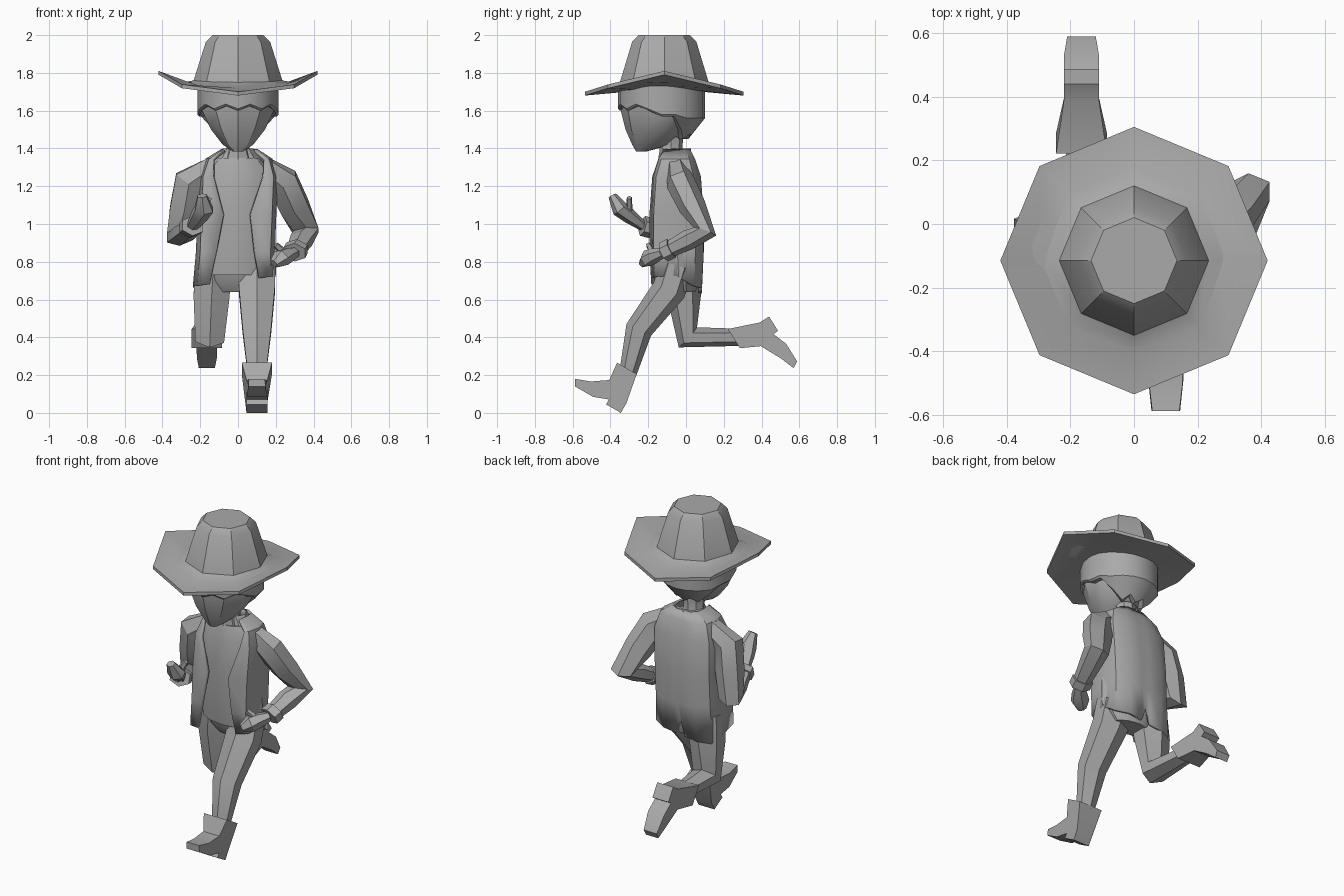
import bpy
import bmesh
from math import sin, cos, pi, radians
from mathutils import Vector

if "Cube" in bpy.data.objects:
    bpy.data.objects.remove(bpy.data.objects["Cube"])

grey = bpy.data.materials.new("plain grey")
grey.use_nodes = True
tone = (.4, .4, .4, 1)
grey.diffuse_color = tone
grey.node_tree.nodes["Principled BSDF"].inputs["Base Color"].default_value = tone


def loft(name, rings, closed=True, caps=True):
    """Skin a list of equal-length point rings."""
    bm = bmesh.new()
    rows = [[bm.verts.new(point) for point in ring] for ring in rings]
    count = len(rows[0])
    for lower, upper in zip(rows, rows[1:]):
        for i in range(count if closed else count - 1):
            j = (i + 1) % count
            bm.faces.new((lower[i], lower[j], upper[j], upper[i]))
    if caps and closed:
        bm.faces.new(rows[0])
        bm.faces.new(rows[-1])
    bmesh.ops.recalc_face_normals(bm, faces=bm.faces)
    mesh = bpy.data.meshes.new(name)
    bm.to_mesh(mesh)
    bm.free()
    mesh.materials.append(grey)
    part = bpy.data.objects.new(name, mesh)
    bpy.context.collection.objects.link(part)
    bpy.ops.object.select_all(action="DESELECT")
    part.select_set(True)
    bpy.context.view_layer.objects.active = part
    bpy.ops.object.shade_smooth_by_angle(angle=radians(32))
    return part


def turns(sides, start=0.0):
    """Evenly spaced angles around a ring."""
    return [2 * pi * (i + start) / sides for i in range(sides)]


def limb(name, joints, radii, sides=6):
    """Tube through the joints, with its rings mitred at each bend."""
    points = [Vector(joint) for joint in joints]
    last = len(points) - 1
    rings = []
    for k, (point, radius) in enumerate(zip(points, radii)):
        before = (point - points[max(k - 1, 0)]).normalized()
        after = (points[min(k + 1, last)] - point).normalized()
        along = (before + after).normalized()
        side = Vector((1, 0, 0))
        side = (side - along * side.dot(along)).normalized()
        deep = along.cross(side)
        rings.append([point + radius * (side * cos(t) * 1.1 + deep * sin(t) * .9)
                      for t in turns(sides, .5)])
    return loft(name, rings)


def stack(name, levels, sides=10, caps=True):
    """Upright body of levels (height, y centre, x radius, y radius)."""
    rings = [[(wide * sin(t), middle - deep * cos(t), z) for t in turns(sides)]
             for z, middle, wide, deep in levels]
    return loft(name, rings, caps=caps)


# Hat: octagonal, brim curling up at the sides (radius, height, side lift)
hat_rows = [(.2, 1.7, .03), (.42, 1.68, .11), (.42, 1.7, .11), (.29, 1.72, .03),
            (.235, 1.75, .01), (.17, 1.965, 0), (.135, 2, 0)]
loft("hat", [[(radius * cos(t), radius * sin(t) - .115, z + lift * abs(cos(t)) ** 3)
              for t in turns(8)] for radius, z, lift in hat_rows])

# Head: pointed chin and tapered jaw
stack("head", [(1.385, -.235, .03, .03), (1.42, -.18, .085, .105),
               (1.5, -.16, .15, .16), (1.6, -.14, .2, .205), (1.73, -.14, .2, .215)])


def hair_edge(rear, step):
    """Height of the hairline: ragged fringe, long nape."""
    if rear > .7:
        return 1.45 + .03 * (step % 2)
    if rear > .35:
        return 1.5
    if rear > -.1:
        return 1.57
    return 1.6 + .025 * (step % 2)


# Hair: cap tucked in towards the nape
hair_rows = [[], [], [], []]
for step, t in enumerate(turns(20)):
    low = hair_edge(-cos(t), step)
    heights = (low, low, max(low + .01, 1.56), 1.73)
    for row, z, swell in zip(hair_rows, heights, (-.03, 0, .01, .01)):
        size = swell - max(0, 1.56 - z) * .7
        row.append(((.205 + size) * sin(t), -.13 - (.22 + size) * cos(t), z))
loft("hair", hair_rows, caps=False)

# Neck, collar, shirt and hips
stack("neck", [(1.26, -.07, .11, .09), (1.39, -.08, .06, .06), (1.46, -.08, .065, .065)], 8)
stack("collar", [(1.32, -.05, .14, .09), (1.4, -.05, .08, .075)], 8, caps=False)
stack("shirt", [(.73, -.04, .2, .115), (.85, -.045, .2, .125), (1.1, -.05, .19, .125),
                (1.27, -.06, .185, .105), (1.35, -.07, .11, .075)], 12)
stack("hips", [(.64, -.02, .13, .07), (.7, -.03, .18, .1), (.78, -.04, .19, .11)])

# Jacket: open front (height, half opening, half width, half depth)
jacket_levels = [(.7, .13, .21, .125), (.85, .1, .2, .135), (1.05, .07, .2, .135),
                 (1.25, .13, .2, .12), (1.34, .135, .17, .09), (1.39, .08, .09, .065)]
jacket_rings = []
for z, opening, wide, deep in jacket_levels:
    half = [(opening, -deep), (wide * .9, -deep * .85), (wide, 0),
            (wide * .9, deep * .7), (wide * .55, deep), (.03, deep)]
    outline = [(-x, y) for x, y in half] + [(0, deep)] + half[::-1]
    jacket_rings.append([(x + (z - 1.2) / 25, y - .05, z) for x, y in outline])

# Sloping hem, longer at the back, with a slit in the middle
slit = len(jacket_rings[0]) // 2
jacket_rings[0] = [(x, y, z + x / 8 - (.05 if y > 0 else 0) + (.09 if i == slit else 0))
                   for i, (x, y, z) in enumerate(jacket_rings[0])]
jacket = loft("jacket", jacket_rings, closed=False)
shell = jacket.modifiers.new("thickness", "SOLIDIFY")
shell.thickness = .018
shell.offset = 0


def arm(side, shoulder, upper, elbow, wrist, knuckles, fingertips, thumb_tip):
    """Sleeve, cuff and loosely closed hand."""
    elbow, wrist, knuckles = Vector(elbow), Vector(wrist), Vector(knuckles)
    middle = (Vector(upper) + elbow) / 2
    cuff_start = wrist.lerp(elbow, .2)
    palm = wrist.lerp(knuckles, .6)
    limb(side + "_sleeve", [shoulder, upper, middle, elbow, wrist.lerp(elbow, .6), wrist],
         [.06, .085, .08, .07, .06, .045])
    limb(side + "_cuff", [cuff_start, wrist], [.06, .06])
    limb(side + "_hand", [wrist, palm, knuckles, fingertips], [.03, .045, .05, .025])
    limb(side + "_thumb", [palm, thumb_tip], [.025, .015], sides=5)


# Right hand raised in front, left elbow back with the hand by the hip
arm("right", (-.13, -.05, 1.3), (-.26, -.05, 1.22), (-.31, 0, .93), (-.24, -.23, .99),
    (-.18, -.35, 1.08), (-.19, -.39, 1.15), (-.15, -.3, 1.14))
arm("left", (.13, -.05, 1.3), (.24, -.03, 1.22), (.36, .1, .96), (.3, -.12, .85),
    (.23, -.2, .82), (.19, -.23, .79), (.2, -.2, .89))


def boot(name, x, heel_y, heel_z, pitch, bend):
    """Heeled boot pivoting on its heel; bend shifts the shaft backwards."""
    outline = [(.15 - bend, .22), (.03 - bend, .22), (0, .06), (0, 0), (.09, 0), (.09, .03),
               (.17, 0), (.28, 0), (.3, .035), (.22, .065), (.14 - bend / 3, .12)]
    rings = []
    for side in (-1, 1):
        ring = []
        for along, up in outline:
            wide = .08 if up > .2 else .055 - max(0, along - .2) / 8
            ring.append((x + side * wide,
                         heel_y - along * cos(pitch) + up * sin(pitch),
                         heel_z + along * sin(pitch) + up * cos(pitch)))
        rings.append(ring)
    return loft(name, rings)


# Legs: left striding forward, right kicked back
leg_radii = [.1, .1, .08, .05]
limb("left_leg", [(.1, -.05, .78), (.1, -.09, .65), (.1, -.25, .44), (.1, -.31, .2)], leg_radii)
limb("right_leg", [(-.13, -.02, .78), (-.14, -.01, .62), (-.15, .01, .4), (-.16, .3, .4)],
     leg_radii)
boot("left_boot", .1, -.345, 0, radians(30), 0)
boot("right_boot", -.165, .44, .51, radians(238), .09)
